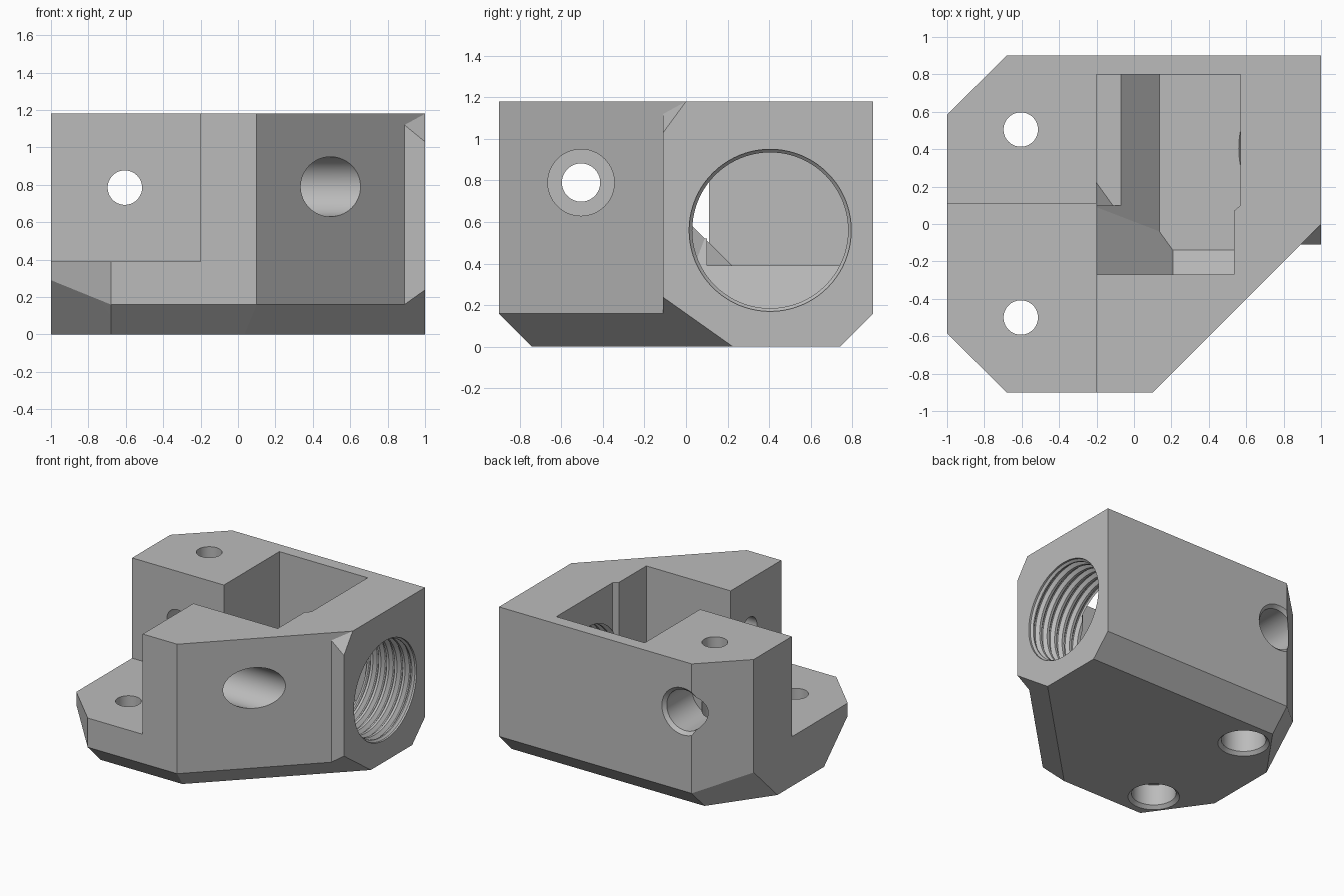
import bpy, bmesh, math
from mathutils import Vector

cube = bpy.data.objects.get("Cube")
if cube:
    bpy.data.objects.remove(cube, do_unlink=True)

grey = bpy.data.materials.new("machined_grey")
grey.use_nodes = True
GREY = (0.5, 0.5, 0.5, 1)
grey.diffuse_color = GREY
grey.node_tree.nodes["Principled BSDF"].inputs["Base Color"].default_value = GREY

TOP, CHAMFER, SIDE = 1.18, 0.16, 0.29


def finish(name, bm):
    bmesh.ops.recalc_face_normals(bm, faces=bm.faces)
    mesh = bpy.data.meshes.new(name)
    bm.to_mesh(mesh)
    bm.free()
    mesh.materials.append(grey)
    ob = bpy.data.objects.new(name, mesh)
    bpy.context.collection.objects.link(ob)
    return ob


def hull(name, points, planes=()):
    """Convex solid, trimmed by planes given as (point, outward normal)."""
    bm = bmesh.new()
    for p in points:
        bm.verts.new(p)
    res = bmesh.ops.convex_hull(bm, input=bm.verts)
    junk = [g for g in res["geom_interior"] if isinstance(g, bmesh.types.BMVert)]
    if junk:
        bmesh.ops.delete(bm, geom=junk, context="VERTS")
    bmesh.ops.dissolve_limit(bm, angle_limit=0.001, verts=bm.verts, edges=bm.edges)
    for co, no in planes:
        geom = bm.verts[:] + bm.edges[:] + bm.faces[:]
        cut = bmesh.ops.bisect_plane(bm, geom=geom, plane_co=co, plane_no=no, clear_outer=True)
        edges = [e for e in cut["geom_cut"] if isinstance(e, bmesh.types.BMEdge)]
        bmesh.ops.contextual_create(bm, geom=edges)
    return finish(name, bm)


def prism(name, outline, z0, z1, planes=()):
    return hull(name, [(x, y, z) for x, y in outline for z in (z0, z1)], planes)


def rect(x0, x1, y0, y1):
    return [(x0, y0), (x1, y0), (x1, y1), (x0, y1)]


def revolve(name, start, direction, profile, sides=64):
    """Closed turned solid; profile is (depth along direction, radius)."""
    bm = bmesh.new()
    turn = Vector(direction).to_track_quat("Z", "Y")
    rings = []
    for t, r in profile:
        ring = []
        for i in range(sides):
            a = math.tau * i / sides
            p = Vector((r * math.cos(a), r * math.sin(a), t))
            ring.append(bm.verts.new(Vector(start) + turn @ p))
        rings.append(ring)
    for a, b in zip(rings, rings[1:]):
        for i in range(sides):
            j = (i + 1) % sides
            bm.faces.new((a[i], a[j], b[j], b[i]))
    bm.faces.new(rings[0])
    bm.faces.new(rings[-1])
    return finish(name, bm)


def combine(body, other, operation):
    mod = body.modifiers.new("join", "BOOLEAN")
    mod.operation = operation
    mod.solver = "EXACT"
    mod.object = other
    bpy.context.view_layer.objects.active = body
    bpy.ops.object.modifier_apply(modifier=mod.name)
    bpy.data.objects.remove(other, do_unlink=True)


# Block with clipped corners and chamfered underside
points = []
for s in (-1, 1):
    points += [(-1, 0.585 * s, TOP), (-1, 0.585 * s, SIDE), (-1, 0.29 * s, 0),
               (-0.68, 0.9 * s, TOP), (-0.68, 0.9 * s, CHAMFER), (-0.68, 0.74 * s, 0)]
points += [(0.1, -0.9, TOP), (0.1, -0.9, CHAMFER), (0.034, -0.74, 0),
           (1, 0, TOP), (1, 0, CHAMFER), (1, 0.226, 0),
           (1, 0.9, TOP), (1, 0.9, CHAMFER), (1, 0.74, 0)]
body = hull("bracket_body", points)

# Small shoulder beside the threaded opening
shoulder = hull("shoulder", [
    (0.89, -0.11, CHAMFER), (0.89, -0.11, 1.12), (1, -0.11, 1.03), (1, -0.11, 0.238),
    (1, 0, TOP), (1, 0.226, 0), (0.75, 0.2, 0.4), (0.75, 0.2, 1.1)])
combine(body, shoulder, "UNION")

# Front left step
combine(body, prism("step_cutter", rect(-1.2, -0.2, -1.1, 0.11), 0.39, 1.4), "DIFFERENCE")

# Pocket with sloped floor pieces
FLOOR = 0.185
slopes = [((-0.07, 0, 0.39), (-1, 0, -1)),
          ((0, -0.14, FLOOR), (0, -1, -1)),
          ((-0.2, 0.22, 0.39), (-1.385, -1, -1))]
pocket = prism("pocket_cutter", rect(-0.2, 0.535, -0.27, 0.8), FLOOR, 1.4, slopes)
combine(body, pocket, "DIFFERENCE")
ledge = prism("ledge_cutter", rect(-0.2, 0.1, 0.1, 0.8), 0.39, 1.4,
              [((-0.2, 0.22, 0.39), (-1.385, -1, -1))])
combine(body, ledge, "DIFFERENCE")
recess = prism("recess_cutter", [(0.45, 0.07), (0.535, 0.07), (0.57, 0.1),
                                 (0.57, 0.8), (0.45, 0.8)], FLOOR, 1.4)
combine(body, recess, "DIFFERENCE")

# Threaded side opening
thread = [(-0.05, 0.39), (0.015, 0.39), (0.03, 0.375)]
for i in range(6):
    t = 0.04 + 0.07 * i
    thread += [(t, 0.375), (t + 0.02, 0.4), (t + 0.03, 0.4), (t + 0.05, 0.375)]
thread.append((0.47, 0.375))
combine(body, revolve("thread_cutter", (1, 0.405, 0.56), (-1, 0, 0), thread, 80), "DIFFERENCE")

# Counterbored bolt holes: start, direction, counterbore depth, length, rim radius
HEAD, SHANK = 0.16, 0.092
holes = [((-0.605, -0.5, 0), (0, 0, 1), 0.19, 0.6, 0.185),
         ((-0.605, 0.505, 0), (0, 0, 1), 0.4, 1.4, 0.185),
         ((-0.605, 0.9, 0.785), (0, -1, 0), 0.34, 0.9, 0.185),
         ((0.9, -0.505, 0.79), (-1, 0, 0), 0.85, 1.25, HEAD)]
for start, direction, depth, length, rim in holes:
    profile = [(-0.05, rim), (0, rim), (0.025, HEAD), (depth, HEAD),
               (depth, SHANK), (length, SHANK)]
    combine(body, revolve("bolt_cutter", start, direction, profile), "DIFFERENCE")

# Smooth the round walls, keep the edges crisp
bpy.ops.object.select_all(action="DESELECT")
body.select_set(True)
bpy.context.view_layer.objects.active = body
bpy.ops.object.shade_smooth_by_angle(angle=math.radians(25))
